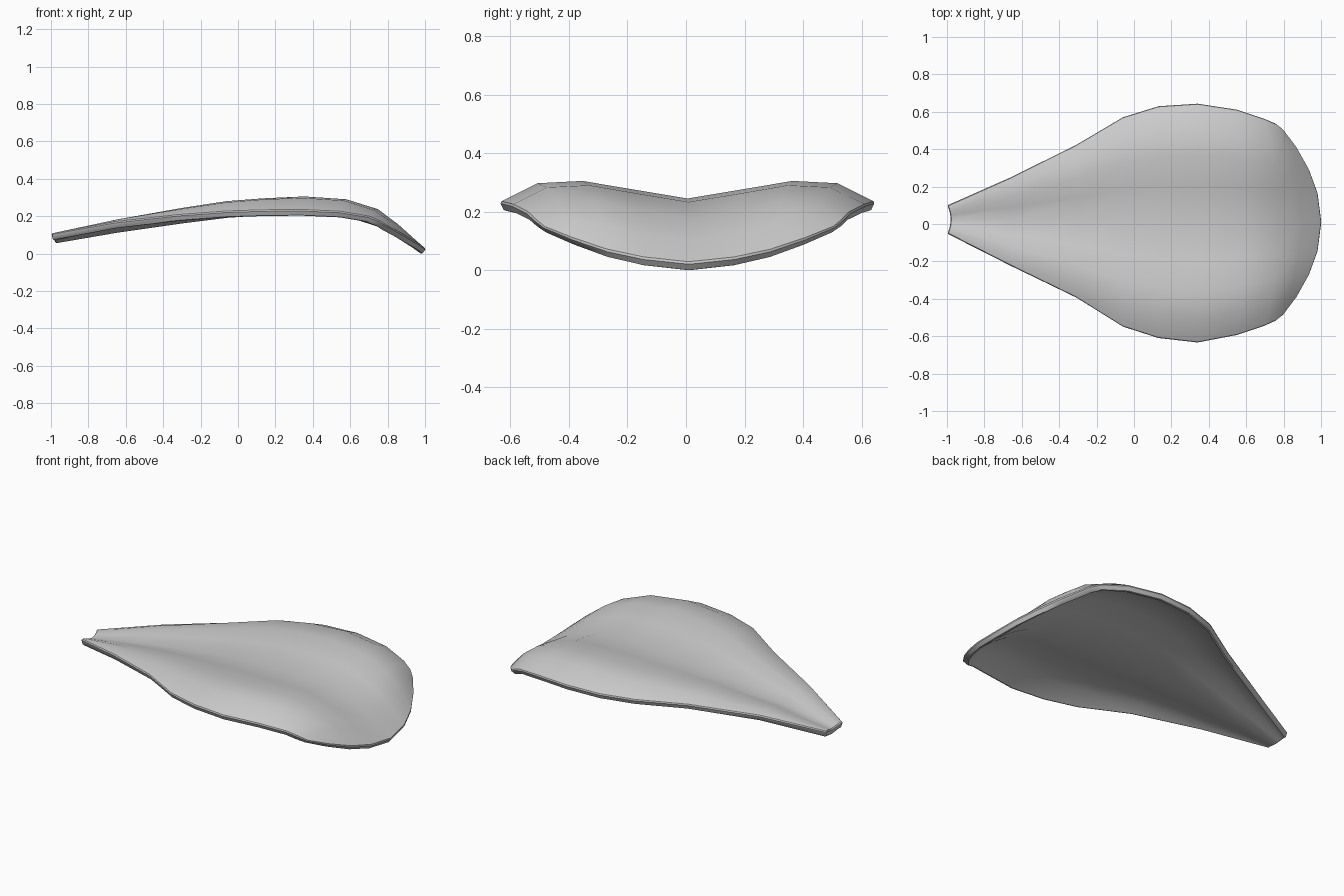
import bpy, bmesh

# Ribs: centre x, edge x, half width, y shift, then top heights at T from the midrib to the edge
T = (0.0, 0.31, 0.56, 0.8, 1.0)
RIBS = [
    (-0.982, -1.00, 0.076, 0.024, .098, .102, .108, .113, .115),
    (-0.65, -0.66, 0.238, 0.013, .155, .174, .188, .187, .176),
    (-0.30, -0.31, 0.410, 0.015, .205, .230, .250, .245, .214),
    (-0.06, -0.06, 0.562, 0.011, .235, .264, .287, .281, .232),
    (0.14, 0.13, 0.622, 0.010, .248, .279, .302, .296, .238),
    (0.36, 0.34, 0.641, 0.005, .252, .285, .312, .304, .240),
    (0.59, 0.55, 0.605, 0.009, .240, .271, .297, .290, .230),
    (0.77, 0.70, 0.555, 0.009, .182, .212, .244, .240, .205),
    (0.90, 0.76, 0.529, 0.010, .108, .130, .163, .182, .180),
    (1.005, 0.80, 0.498, 0.010, .032, .048, .074, .114, .155),
]

bm = bmesh.new()
rows = []
for xc, xe, w, dy, *zs in RIBS:
    row = []
    for side, order in ((-1, range(4, 0, -1)), (1, range(5))):
        for k in order:
            t = T[k]
            x = xc - (xc - xe) * t ** 2.0
            row.append(bm.verts.new((x, side * w * t + dy, zs[k])))
    rows.append(row)
for a, b in zip(rows, rows[1:]):
    for j in range(len(a) - 1):
        bm.faces.new((a[j], b[j], b[j + 1], a[j + 1]))

# Petal blade
mesh = bpy.data.meshes.new("petal")
bm.to_mesh(mesh)
bm.free()
petal = bpy.data.objects.new("petal", mesh)
bpy.context.collection.objects.link(petal)

# Thickness and softened rim
thick = petal.modifiers.new("thickness", 'SOLIDIFY')
thick.thickness = 0.037
thick.offset = -1
rim = petal.modifiers.new("rim", 'BEVEL')
rim.width = 0.006
rim.segments = 1
rim.limit_method = 'ANGLE'
rim.angle_limit = 0.87

bpy.context.view_layer.objects.active = petal
petal.select_set(True)
for m in list(petal.modifiers):
    bpy.ops.object.modifier_apply(modifier=m.name)
# Stand on the floor
low = min(v.co.z for v in petal.data.vertices)
for v in petal.data.vertices:
    v.co.z -= low
bpy.ops.object.shade_smooth_by_angle(angle=0.7)
